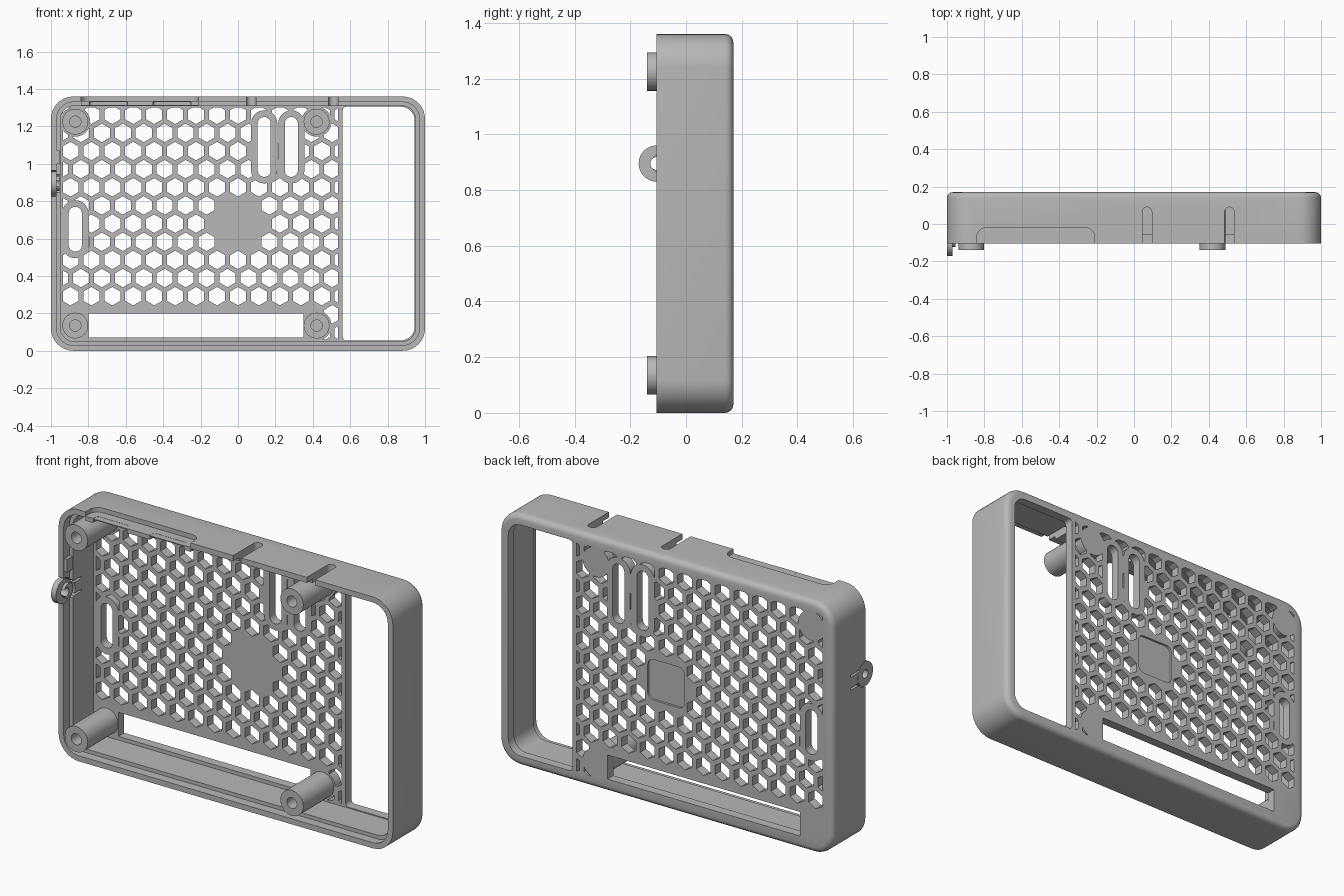
import bpy, bmesh
from math import cos, sin, pi, sqrt

cube = bpy.data.objects.get("Cube")
if cube:
    bpy.data.objects.remove(cube, do_unlink=True)

grey = bpy.data.materials.new("plain_grey")
grey.use_nodes = True
COLOR = (0.48, 0.48, 0.48, 1)
grey.diffuse_color = COLOR
for node in grey.node_tree.nodes:
    if node.type == 'BSDF_PRINCIPLED':
        node.inputs["Base Color"].default_value = COLOR


def rrect(u0, u1, v0, v1, r, rl=None, n=8):
    """Rounded rectangle profile; rl is the radius of the low-u corners."""
    rl = r if rl is None else rl
    corners = [(u1 - r, v1 - r, r), (u0 + rl, v1 - rl, rl),
               (u0 + rl, v0 + rl, rl), (u1 - r, v0 + r, r)]
    return [(cu + c * cos((q + i / n) * pi / 2), cv + c * sin((q + i / n) * pi / 2))
            for q, (cu, cv, c) in enumerate(corners) for i in range(n + 1)]


def rect(u0, u1, v0, v1):
    return [(u0, v0), (u1, v0), (u1, v1), (u0, v1)]


def ngon(u, v, r, n=32):
    return [(u + r * sin(2 * pi * i / n), v + r * cos(2 * pi * i / n)) for i in range(n)]


def prism(name, loops, a, b, axis='Y', round_back=0):
    """Extrude closed profiles along an axis from a to b."""
    place = {'X': lambda u, v, t: (t, u, v),
             'Y': lambda u, v, t: (u, t, v),
             'Z': lambda u, v, t: (u, v, t)}[axis]
    bm = bmesh.new()
    for loop in loops:
        low = [bm.verts.new(place(u, v, a)) for u, v in loop]
        high = [bm.verts.new(place(u, v, b)) for u, v in loop]
        bm.faces.new(low)
        bm.faces.new(high)
        for i in range(len(loop)):
            j = (i + 1) % len(loop)
            bm.faces.new((low[i], low[j], high[j], high[i]))
    bmesh.ops.recalc_face_normals(bm, faces=bm.faces)
    if round_back:
        rim = [e for e in bm.edges if all(abs(v.co.y - b) < 1e-5 for v in e.verts)]
        bmesh.ops.bevel(bm, geom=rim, offset=round_back, segments=4,
                        profile=0.5, affect='EDGES')
    mesh = bpy.data.meshes.new(name)
    bm.to_mesh(mesh)
    bm.free()
    mesh.materials.append(grey)
    obj = bpy.data.objects.new(name, mesh)
    bpy.context.collection.objects.link(obj)
    return obj


def cut(obj, cutter, operation='DIFFERENCE'):
    mod = obj.modifiers.new("cut", 'BOOLEAN')
    mod.operation = operation
    mod.solver = 'EXACT'
    mod.object = cutter
    bpy.context.view_layer.objects.active = obj
    bpy.ops.object.modifier_apply(modifier=mod.name)
    bpy.data.objects.remove(cutter, do_unlink=True)


FRONT, BACK, FLOOR, TOP = -0.105, 0.17, 0.12, 1.36
POSTS = [(x, z) for x in (-0.87, 0.42) for z in (0.135, 1.225)]
SLOTS = [(0.14, 0.93, 1.25), (0.285, 0.93, 1.25), (-0.87, 0.53, 0.77)]


def inset(w, r):
    return rrect(w - 1, 1 - w, w, TOP - w, r)


# Case: rounded tray with a stepped rim
case = prism("case", [inset(0, 0.12)], FRONT, BACK, round_back=0.03)
cut(case, prism("rim_cut", [inset(0.03, 0.09)], -0.3, -0.055))
cut(case, prism("cavity_cut", [inset(0.05, 0.075)], -0.3, FLOOR))

# Large side opening and long lower slot
cut(case, prism("opening_cut", [rrect(0.56, 0.945, 0.055, 1.305, 0.075, 0.02)], 0, 0.3))
cut(case, prism("long_slot_cut", [rect(-0.8, 0.35, 0.07, 0.2)], 0, 0.3))

# Honeycomb vents, kept clear of the middle, the posts and the slots
PITCH = 0.112
ROW = PITCH * sqrt(3) / 2
cells = []
for k in range(-6, 7):
    for n in range(-9, 7):
        x, dz = (n + 0.5 * (k % 2)) * PITCH, k * ROW
        if sqrt(x * x + dz * dz) < PITCH * 1.1 or (k < -4 and x < 0.4):
            continue
        cells.append(ngon(x, 0.68 + dz, 0.0495, 6))
vents = prism("vents_cut", cells, 0.05, 0.25)
cut(vents, prism("vent_area", [rect(-0.935, 0.535, 0.06, 1.3)], 0, 0.3), 'INTERSECT')
for x, z in POSTS:
    cut(vents, prism("post_pad", [ngon(x, z, 0.08)], 0, 0.3))
for x, z0, z1 in SLOTS:
    cut(vents, prism("slot_rim", [rrect(x - 0.07, x + 0.07, z0 - 0.035, z1 + 0.035, 0.069)],
                     0, 0.3))
cut(case, vents)
cut(case, prism("slots_cut", [rrect(x - 0.035, x + 0.035, z0, z1, 0.0345)
                              for x, z0, z1 in SLOTS], 0, 0.3))

# Shallow rounded square on the back
cut(case, prism("badge_cut", [rrect(-0.11, 0.11, 0.57, 0.79, 0.035)], BACK - 0.012, 0.3))

# Top wall: two finger slits and a port recess
cut(case, prism("slits_cut", [rrect(x - 0.025, x + 0.025, -0.2, 0.09, 0.0245)
                              for x in (0.07, 0.51)], 1.25, 1.5, 'Z'))
cut(case, prism("recess_cut", [rrect(-0.84, -0.21, -0.3, -0.02, 0.05)], 1.335, 1.5, 'Z'))
port_wall = prism("port_wall", [rect(-0.84, -0.21, FRONT, -0.04)], 1.312, 1.336, 'Z')
cut(port_wall, prism("ports_cut", [rrect(a, b, -0.2, -0.07, 0.02)
                                   for a, b in ((-0.795, -0.59), (-0.455, -0.25))],
                     1.2, 1.5, 'Z'))

# Strap ear on the side wall, with relief slits
EAR_Z = 0.895
cut(case, prism("ear_cut", [ngon(FRONT, EAR_Z, 0.07)], -1.1, -0.94, 'X'))
cut(case, prism("relief_cut", [rect(-0.2, 0.02, EAR_Z + s * 0.035 - 0.006,
                                    EAR_Z + s * 0.035 + 0.006) for s in (-1, 1)],
                -1.1, -0.94, 'X'))
ear = prism("strap_ear", [ngon(FRONT, EAR_Z, 0.065)], -1, -0.97, 'X')
cut(ear, prism("ear_hole", [ngon(FRONT, EAR_Z, 0.023)], -1.1, -0.9, 'X'))
arm = prism("ear_arm", [rect(-0.05, 0.0, EAR_Z - 0.029, EAR_Z + 0.029)], -0.999, -0.971, 'X')
boss = prism("ear_boss", [ngon(FRONT + 0.02, EAR_Z, 0.04)], -0.971, -0.955, 'X')
cut(boss, prism("boss_hole", [ngon(FRONT, EAR_Z, 0.023)], -1.1, -0.9, 'X'))
latch = prism("latch_block", [rect(-0.1, -0.05, 1.0, 1.07)], -0.975, -0.952, 'X')

# Hollow screw posts
posts = []
for i, (x, z) in enumerate(POSTS):
    post = prism(f"screw_post_{i + 1}", [ngon(x, z, 0.069)], -0.14, FLOOR + 0.01)
    cut(post, prism("screw_hole", [ngon(x, z, 0.03)], -0.3, 0.08))
    posts.append(post)

# Smooth curves, sharp edges
bpy.ops.object.select_all(action='DESELECT')
for obj in [case, port_wall, ear, arm, boss, latch] + posts:
    obj.select_set(True)
bpy.context.view_layer.objects.active = case
bpy.ops.object.shade_smooth_by_angle(angle=pi / 6)
